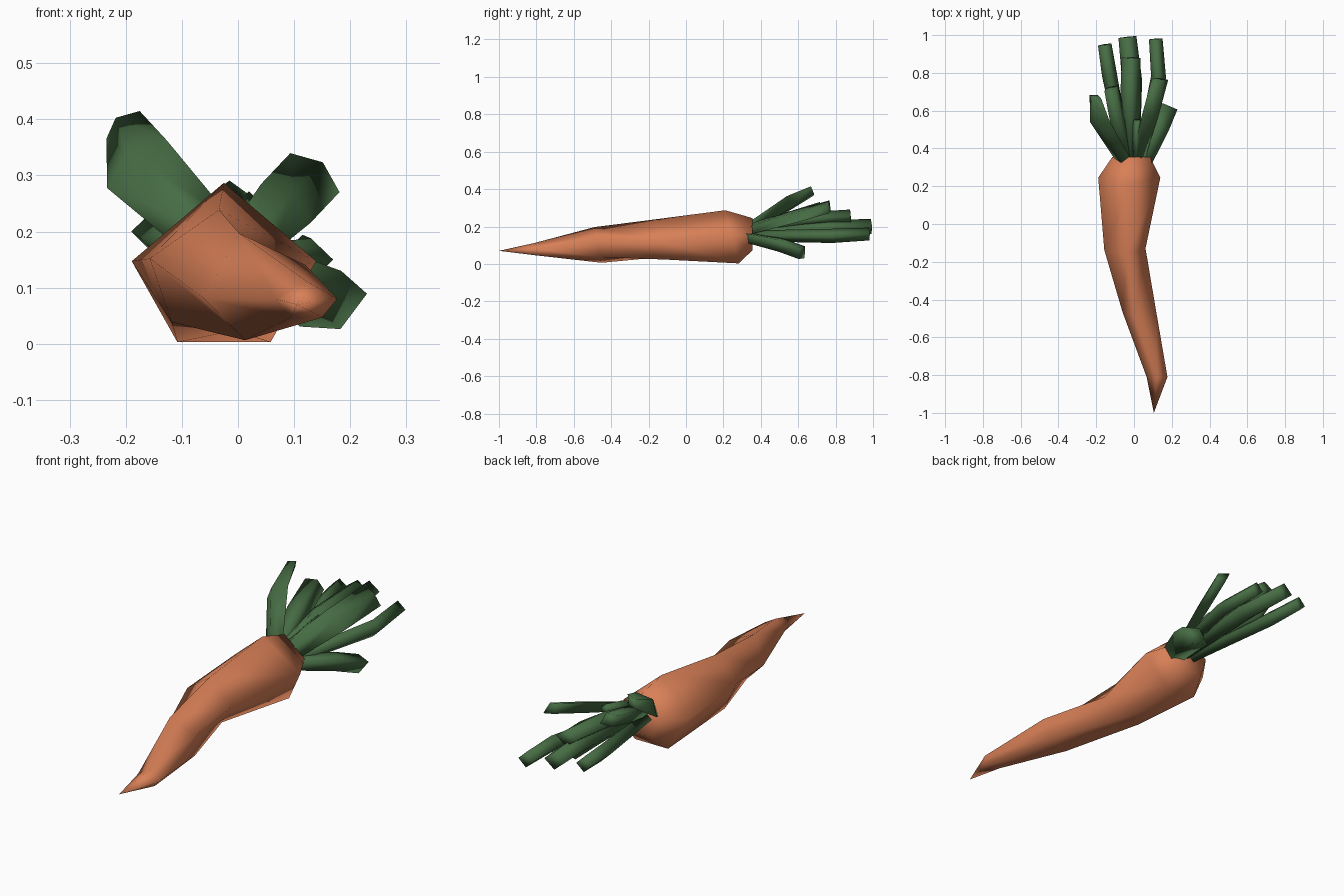
import bpy
import bmesh
from math import radians
from mathutils import Vector, Matrix

cube = bpy.data.objects.get("Cube")
if cube:
    bpy.data.objects.remove(cube, do_unlink=True)


def make_material(name, color):
    mat = bpy.data.materials.new(name)
    mat.use_nodes = True
    mat.diffuse_color = color
    mat.node_tree.nodes["Principled BSDF"].inputs["Base Color"].default_value = color
    return mat


orange = make_material("carrot orange", (0.69, 0.215, 0.095, 1))
green = make_material("leaf green", (0.062, 0.15, 0.057, 1))


def loft(name, rings, mat, angle, tip=None):
    """Bridge matching rings of points, closing the ends flat or with a point."""
    bm = bmesh.new()
    loops = [[bm.verts.new(p) for p in ring] for ring in rings]
    n = len(loops[0])
    for a, b in zip(loops, loops[1:]):
        for i in range(n):
            j = (i + 1) % n
            bm.faces.new((a[i], a[j], b[j], b[i]))
    bm.faces.new(loops[0])
    if tip:
        point = bm.verts.new(tip)
        for i in range(n):
            bm.faces.new((loops[-1][i], loops[-1][(i + 1) % n], point))
    else:
        bm.faces.new(loops[-1])
    bmesh.ops.recalc_face_normals(bm, faces=bm.faces)
    mesh = bpy.data.meshes.new(name)
    bm.to_mesh(mesh)
    bm.free()
    mesh.materials.append(mat)
    obj = bpy.data.objects.new(name, mesh)
    bpy.context.collection.objects.link(obj)
    bpy.ops.object.select_all(action="DESELECT")
    obj.select_set(True)
    bpy.context.view_layer.objects.active = obj
    bpy.ops.object.shade_smooth_by_angle(angle=radians(angle))


# Five-sided section shape shared by the whole root
PENTAGON = [(0, 1), (-0.95, 0.11), (-0.48, -0.81), (0.48, -0.81), (0.95, 0.11)]


def root_section(x, y, z, rx, rz, roll, lean):
    """Rolled section; lean shifts the top toward the tip."""
    turn = Matrix.Rotation(radians(roll), 2)
    points = [turn @ Vector(p) for p in PENTAGON]
    return [(x + rx * p.x, y - lean * p.y, z + rz * p.y) for p in points]


# Root: crooked five-sided taper from crown to tip
root_sections = [
    (-0.015, 0.355, 0.15, 0.105, 0.095, 0, 0),
    (-0.025, 0.25, 0.13, 0.173, 0.157, 0, 0.04),
    (-0.05, -0.13, 0.124, 0.116, 0.116, -8, 0.03),
    (0.033, -0.47, 0.1, 0.1, 0.102, 18, 0.02),
    (0.122, -0.81, 0.076, 0.058, 0.036, 0, 0),
]
loft("carrot_root", [root_section(*s) for s in root_sections], orange, 100,
     tip=(0.105, -1, 0.07))


def stalk(name, base, bend, end, width, thick, roll=0, pointed=0.9):
    """Bent stalk with a diamond section, narrow at the crown."""
    pts = [Vector(p) for p in (base, bend, end)]
    dirs = [pts[1] - pts[0], pts[2] - pts[0], pts[2] - pts[1]]
    rings = []
    for p, d, s in zip(pts, dirs, (0.75, 1, pointed)):
        d.normalize()
        side = Matrix.Rotation(radians(roll), 3, d) @ d.cross(Vector((0, 0, 1))).normalized()
        up = side.cross(d)
        w, t = side * width * s, up * thick * s
        rings.append([p + w, p + t, p - w, p - t])
    loft(name, rings, green, 120)


# Leaf stalks fanning out of the crown
stalk("stalk_centre_long", (-0.01, 0.33, 0.16), (-0.01, 0.76, 0.19), (-0.035, 0.99, 0.2), 0.053, 0.045)
stalk("stalk_centre_top", (-0.02, 0.33, 0.18), (-0.02, 0.62, 0.235), (-0.015, 0.88, 0.255), 0.055, 0.04)
stalk("stalk_right_long", (-0.04, 0.33, 0.15), (-0.13, 0.79, 0.185), (-0.155, 0.95, 0.2), 0.04, 0.038)
stalk("stalk_left_long", (0.03, 0.33, 0.15), (0.13, 0.78, 0.15), (0.115, 0.98, 0.16), 0.04, 0.038)
stalk("stalk_right_high", (-0.05, 0.33, 0.19), (-0.18, 0.54, 0.32), (-0.205, 0.675, 0.39), 0.068, 0.035, -45, 0.58)
stalk("stalk_right_inner", (-0.03, 0.33, 0.18), (-0.085, 0.55, 0.25), (-0.12, 0.72, 0.305), 0.05, 0.035, 30)
stalk("stalk_left_high", (0.02, 0.33, 0.18), (0.085, 0.57, 0.25), (0.137, 0.765, 0.305), 0.056, 0.025, 40, 1)
stalk("stalk_left_low", (0.05, 0.33, 0.14), (0.125, 0.51, 0.1), (0.17, 0.62, 0.06), 0.068, 0.04, -27, 1)
stalk("stalk_short", (0.01, 0.33, 0.19), (0.015, 0.45, 0.225), (0.02, 0.55, 0.25), 0.025, 0.025)
